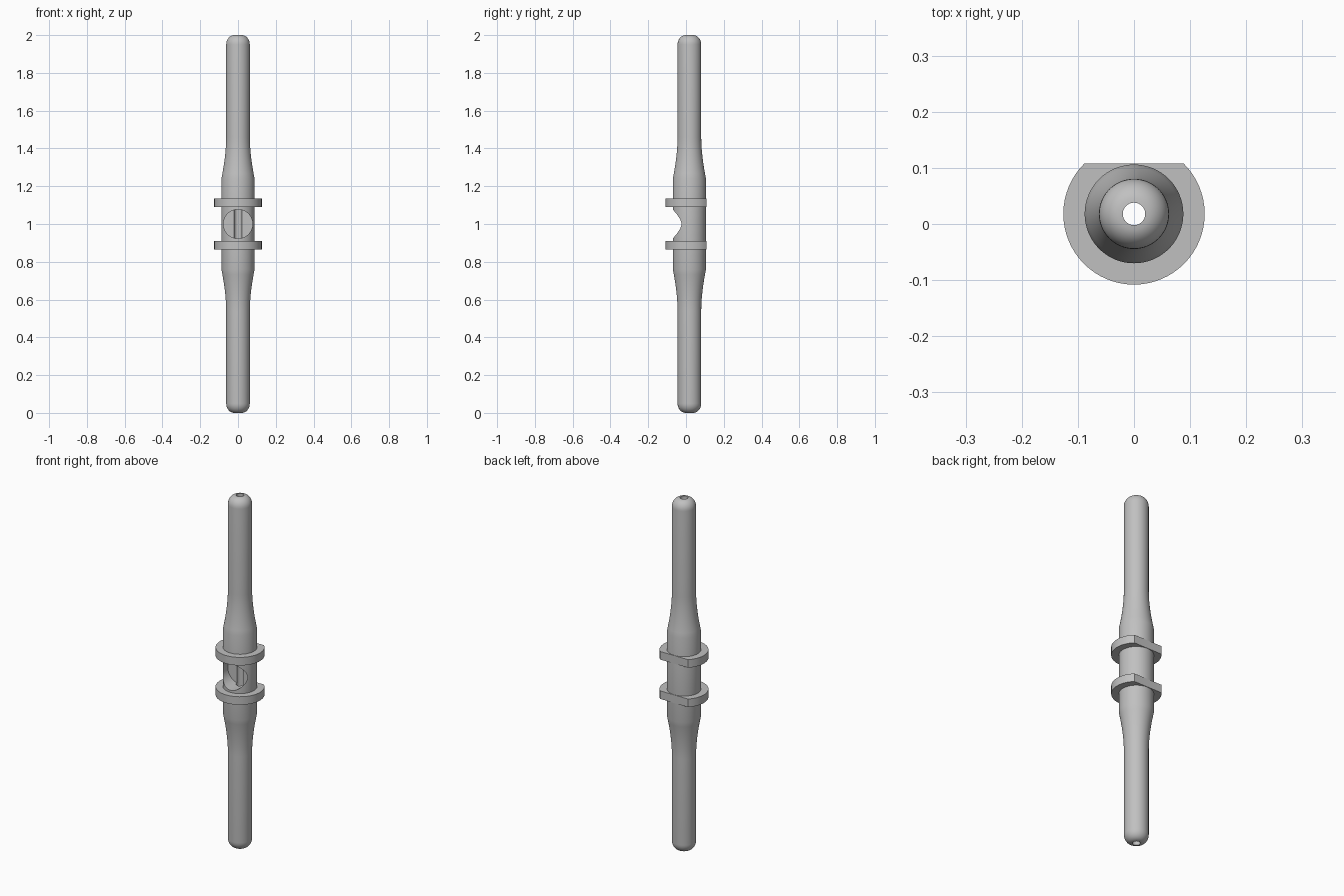
import bpy, bmesh, math
from mathutils import Vector, Matrix

if "Cube" in bpy.data.objects:
    bpy.data.objects.remove(bpy.data.objects["Cube"])

AXIS_Y = 0.018      # tube axis sits slightly behind centre
BORE, TUBE, BODY, FLANGE = 0.02, 0.0625, 0.088, 0.126
SEGMENTS = 64

grey = bpy.data.materials.new("plastic grey")
grey.diffuse_color = (0.53, 0.53, 0.53, 1)
grey.use_nodes = True
grey.node_tree.nodes["Principled BSDF"].inputs["Base Color"].default_value = grey.diffuse_color


def lathe(profile):
    """Spin a closed (radius, height) profile around the z axis."""
    bm = bmesh.new()
    verts = [bm.verts.new((r, 0, z)) for r, z in profile]
    edges = [bm.edges.new((v, verts[(i + 1) % len(verts)])) for i, v in enumerate(verts)]
    bmesh.ops.spin(bm, geom=verts + edges, cent=(0, 0, 0), axis=(0, 0, 1),
                   angle=math.tau, steps=SEGMENTS, use_duplicate=False)
    bmesh.ops.remove_doubles(bm, verts=bm.verts, dist=1e-5)
    return bm


def finish(bm, name):
    bmesh.ops.recalc_face_normals(bm, faces=bm.faces)
    mesh = bpy.data.meshes.new(name)
    bm.to_mesh(mesh)
    bm.free()
    mesh.materials.append(grey)
    obj = bpy.data.objects.new(name, mesh)
    obj.location.y = AXIS_Y
    bpy.context.collection.objects.link(obj)
    return obj


def shade(obj):
    bpy.ops.object.select_all(action='DESELECT')
    obj.select_set(True)
    bpy.context.view_layer.objects.active = obj
    bpy.ops.object.shade_smooth_by_angle(angle=math.radians(30))


# Upper half of the outer profile: body, flared taper, thin tube, rounded tip
upper = [(BODY, 1.24)]
for i in range(1, 9):
    t = 1 - i / 8
    upper.append((TUBE + (BODY - TUBE) * t ** 1.8, 1.24 + 0.22 * i / 8))
ROUND = TUBE - BORE
for i in range(9):
    a = math.pi / 2 * i / 8
    upper.append((BORE + ROUND * math.cos(a), 2 - 0.05 + 0.05 * math.sin(a)))

# Hollow connector body, mirrored top to bottom, bore running its full length
lower = [(r, 2 - z) for r, z in reversed(upper)]
body = finish(lathe(lower + upper), "connector_body")

# Round side window sunk from the front down to the axis
bm = bmesh.new()
bmesh.ops.create_cone(bm, cap_ends=True, segments=SEGMENTS, radius1=0.077, radius2=0.077,
                      depth=0.2, matrix=Matrix.Translation((0, -0.1, 1)) @ Matrix.Rotation(math.pi / 2, 4, 'X'))
cutter = finish(bm, "window_cutter")
cutter.hide_render = True
cut = body.modifiers.new("window", 'BOOLEAN')
cut.operation, cut.solver, cut.object = 'DIFFERENCE', 'EXACT', cutter
bpy.context.view_layer.objects.active = body
bpy.ops.object.modifier_apply(modifier="window")
bpy.data.objects.remove(cutter)
shade(body)

# Two flanges, each a ring with a flat cut across the back
for name, low, high in (("lower_flange", 0.865, 0.911), ("upper_flange", 1.089, 1.135)):
    bm = lathe([(0.08, low), (FLANGE, low), (FLANGE, high), (0.08, high)])
    result = bmesh.ops.bisect_plane(bm, geom=bm.verts[:] + bm.edges[:] + bm.faces[:],
                                    plane_co=Vector((0, 0.09, 0)), plane_no=Vector((0, 1, 0)),
                                    clear_outer=True)
    rim = [e for e in result["geom_cut"] if isinstance(e, bmesh.types.BMEdge)]
    bmesh.ops.holes_fill(bm, edges=rim, sides=0)
    shade(finish(bm, name))
